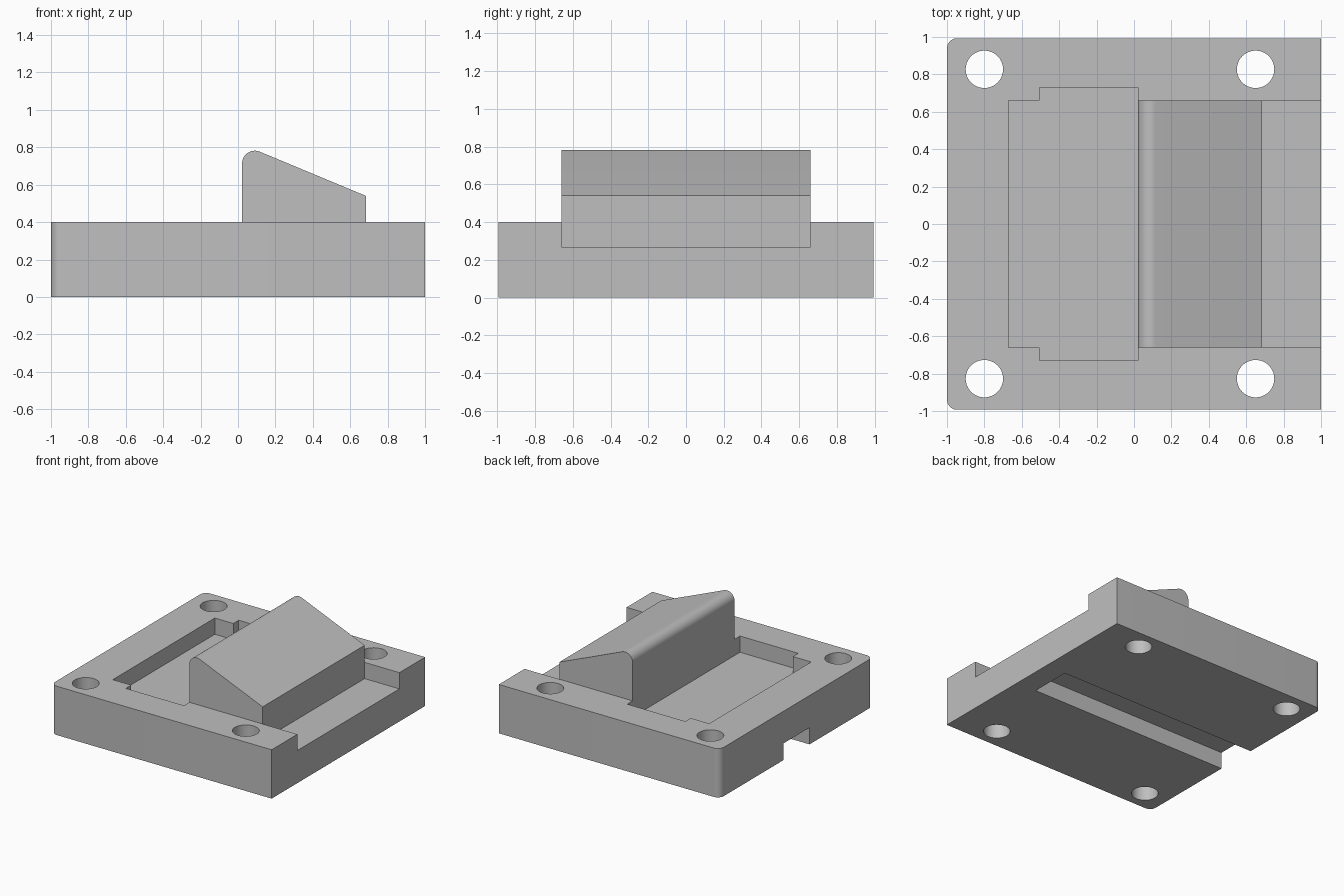
import bpy, bmesh
from math import sin, cos, radians
from mathutils import Vector

cube = bpy.data.objects.get("Cube")
if cube:
    bpy.data.objects.remove(cube, do_unlink=True)

grey = bpy.data.materials.new("plain grey")
grey.use_nodes = True
colour = (0.52, 0.52, 0.52, 1)
grey.diffuse_color = colour
grey.node_tree.nodes["Principled BSDF"].inputs["Base Color"].default_value = colour


def arc(cx, cy, r, start, end, steps):
    angles = [radians(start + (end - start) * i / steps) for i in range(steps + 1)]
    return [(cx + r * cos(a), cy + r * sin(a)) for a in angles]


def prism(name, outline, low, high, axis="z"):
    """Extrude a closed outline along z, or an x-z outline along y."""
    bm = bmesh.new()
    place = (lambda u, v, h: (u, v, h)) if axis == "z" else (lambda u, v, h: (u, h, v))
    face = bm.faces.new([bm.verts.new(place(u, v, low)) for u, v in outline])
    new = bmesh.ops.extrude_face_region(bm, geom=[face])["geom"]
    shift = Vector(place(0, 0, high - low))
    bmesh.ops.translate(bm, vec=shift, verts=[g for g in new if isinstance(g, bmesh.types.BMVert)])
    bmesh.ops.recalc_face_normals(bm, faces=bm.faces)
    mesh = bpy.data.meshes.new(name)
    bm.to_mesh(mesh)
    bm.free()
    mesh.materials.append(grey)
    obj = bpy.data.objects.new(name, mesh)
    bpy.context.collection.objects.link(obj)
    return obj


def box(x0, x1, y):
    return [(x0, -y), (x1, -y), (x1, y), (x0, y)]


def activate(obj):
    bpy.ops.object.select_all(action="DESELECT")
    obj.select_set(True)
    bpy.context.view_layer.objects.active = obj


def cut(target, cutter):
    cutter.hide_render = True
    mod = target.modifiers.new("cut", "BOOLEAN")
    mod.operation, mod.solver, mod.object = "DIFFERENCE", "EXACT", cutter
    activate(target)
    bpy.ops.object.modifier_apply(modifier=mod.name)
    bpy.data.objects.remove(cutter, do_unlink=True)


DEPTH, TOP, FLOOR = 0.993, 0.4, 0.267
RIDGE_X, TAIL_X, INNER_Y, WIDE_Y = 0.022, 0.685, 0.66, 0.73

# Base plate with two rounded corners
r = 0.055
outline = [(1, -DEPTH), (1, DEPTH)]
outline += arc(-1 + r, DEPTH - r, r, 90, 180, 10)
outline += arc(-1 + r, -DEPTH + r, r, 180, 270, 10)
base = prism("base_plate", outline, 0, TOP)

# Stepped pocket behind the wedge, and the open slot in front of it
half = [(RIDGE_X, WIDE_Y), (-0.505, WIDE_Y), (-0.505, INNER_Y), (-0.672, INNER_Y)]
pocket = half + [(x, -y) for x, y in reversed(half)]
cut(base, prism("pocket_cutter", pocket, FLOOR, 0.6))
cut(base, prism("slot_cutter", box(TAIL_X, 1.1, INNER_Y), FLOOR, 0.6))

# Groove along the underside
cut(base, prism("groove_cutter", box(-1.1, 0.82, 0.17), -0.1, 0.137))

# Four bolt holes
for x in (-0.8, 0.65):
    for y in (-0.827, 0.827):
        cut(base, prism("hole_cutter", arc(x, y, 0.1, 0, 352.5, 47), -0.1, 0.6))

# Wedge with a rounded ridge
r = 0.068
profile = [(TAIL_X, TOP), (TAIL_X, 0.54)]
profile += arc(RIDGE_X + r, 0.782 - r, r, 67.5, 180, 14) + [(RIDGE_X, TOP)]
wedge = prism("wedge", profile, -INNER_Y, INNER_Y, "y")

for part in (base, wedge):
    activate(part)
    bpy.ops.object.shade_smooth_by_angle(angle=radians(20))
